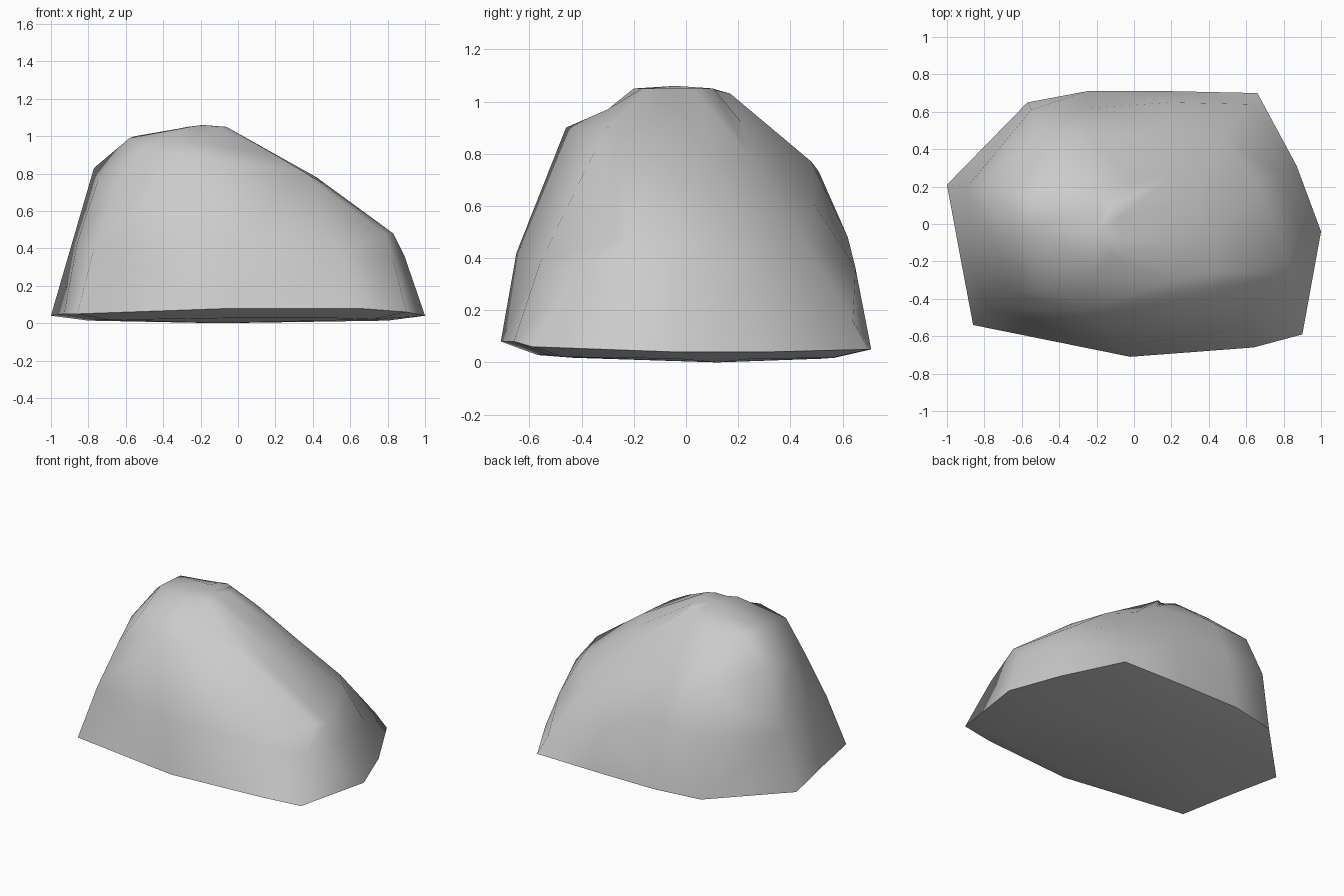
import bpy, bmesh, math
from mathutils import Vector

if "Cube" in bpy.data.objects:
    bpy.data.objects.remove(bpy.data.objects["Cube"])

# Outline rings of the boulder, each counter-clockwise from the right side
base = [(1.0, -.04, .04), (.87, .31, .04), (.66, .70, .05), (.2, .71, .05),
        (-.25, .71, .05), (-.57, .65, .04), (-1, .21, .04), (-.93, -.17, .05),
        (-.86, -.54, .05), (-.02, -.71, .08), (.64, -.66, .08), (.90, -.59, .06)]
waist = [(.89, -.06, .36), (.78, .28, .29), (.62, .64, .16), (.2, .65, .36),
         (-.25, .62, .48), (-.55, .61, .45), (-.89, .2, .42), (-.86, -.15, .43),
         (-.77, -.45, .40), (-.05, -.65, .42), (.55, -.56, .38), (.83, -.42, .34)]
shoulder = [(.83, -.2, .48), (.66, .22, .53), (.47, .46, .46), (.1, .49, .61),
            (-.25, .48, .77), (-.5, .51, .73), (-.77, .2, .83), (-.75, -.1, .76),
            (-.67, -.36, .70), (-.25, -.46, .90), (.35, -.35, .81), (.79, -.28, .48)]
crown = [(.42, -.12, .78), (.33, .1, .79), (.2, .25, .78), (0, .22, .91),
         (-.2, .17, 1.03), (-.4, .24, .97), (-.55, .15, 1.0), (-.58, -.02, .99),
         (-.52, -.36, .91), (-.25, -.3, .97), (.2, -.3, .90), (.45, -.25, .75)]

# Small plateau around the summit, and a flattened ring under the base
peak = Vector((-.19, -.04, 1.06))
plateau = [(peak.x + .2 * (x - peak.x), peak.y + .5 * (y - peak.y), 1.05)
           for x, y, z in crown]
underside = [(x * .8, y * .8, .35 * z) for x, y, z in base]

bm = bmesh.new()
rings = [[bm.verts.new(p) for p in ring]
         for ring in (underside, base, waist, shoulder, crown, plateau)]
n = len(base)

# Sides
for lo, hi in zip(rings, rings[1:]):
    for i in range(n):
        j = (i + 1) % n
        bm.faces.new((lo[i], lo[j], hi[j], hi[i]))

# Summit and shallow underside
top = bm.verts.new(peak)
bottom = bm.verts.new((-.1, .12, 0))
for i in range(n):
    j = (i + 1) % n
    bm.faces.new((rings[-1][i], rings[-1][j], top))
    bm.faces.new((rings[0][j], rings[0][i], bottom))

bmesh.ops.triangulate(bm, faces=bm.faces[:], quad_method='SHORT_EDGE')
bmesh.ops.recalc_face_normals(bm, faces=bm.faces[:])

mesh = bpy.data.meshes.new("boulder")
bm.to_mesh(mesh)
bm.free()
boulder = bpy.data.objects.new("boulder", mesh)
bpy.context.collection.objects.link(boulder)
bpy.context.view_layer.objects.active = boulder
boulder.select_set(True)
bpy.ops.object.shade_smooth_by_angle(angle=math.radians(65))
